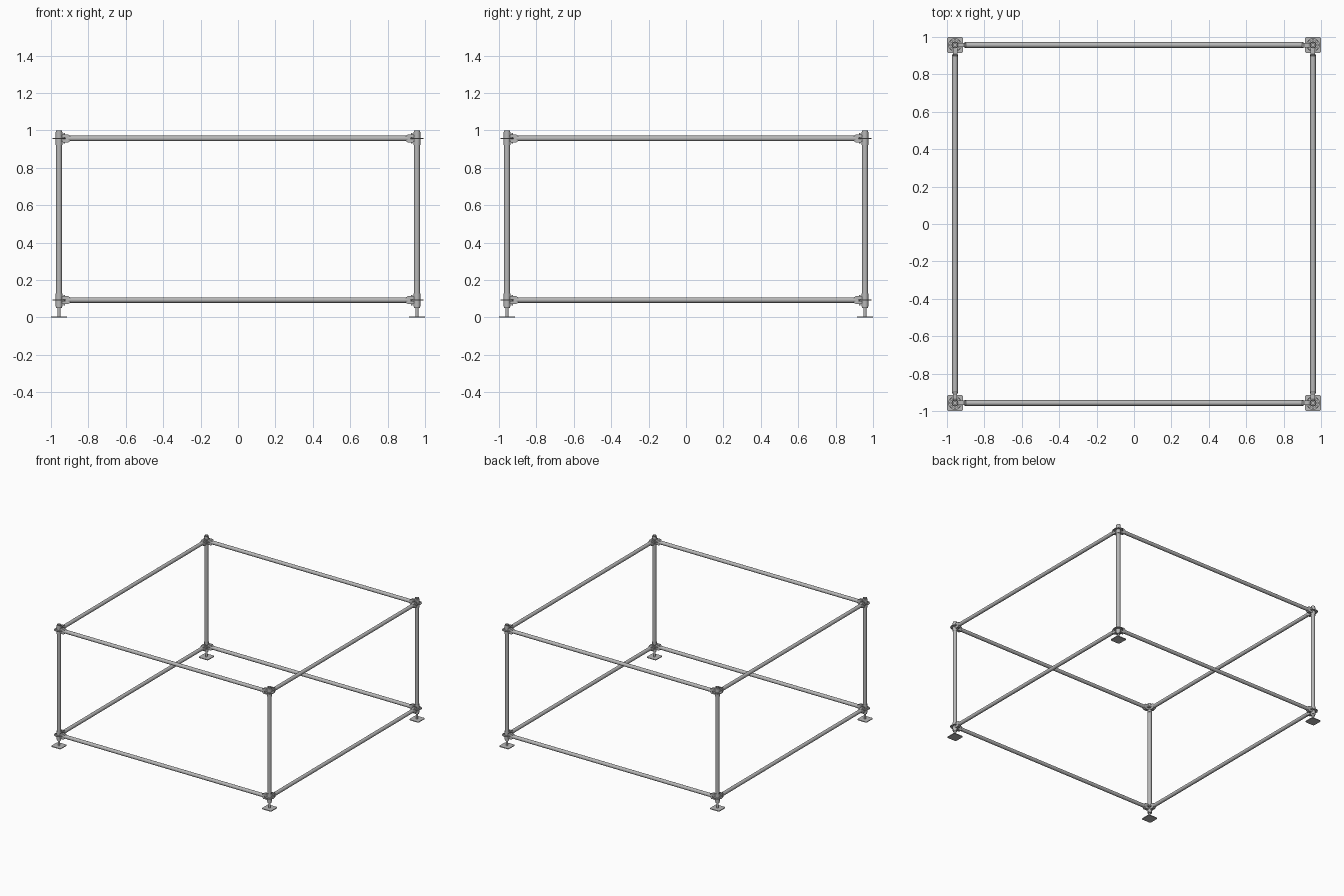
import bpy, bmesh, math
from mathutils import Matrix, Vector

if "Cube" in bpy.data.objects:
    bpy.data.objects.remove(bpy.data.objects["Cube"], do_unlink=True)

P = 0.957                    # post centre offset in x and y
LEVELS = {"lower": 0.093, "upper": 0.957}

steel = bpy.data.materials.new("galvanised steel")
steel.use_nodes = True
colour = (0.48, 0.48, 0.48, 1)
steel.diffuse_color = colour
steel.node_tree.nodes["Principled BSDF"].inputs["Base Color"].default_value = colour


def place_copies(name, mesh, matrix=Matrix(), smooth=True):
    """Place a part at one corner and repeat it by quarter turns around the frame."""
    if not mesh.materials:
        mesh.materials.append(steel)
    if smooth:
        for o in bpy.context.selected_objects:
            o.select_set(False)
    for i, corner in enumerate(("back_left", "back_right", "front_right", "front_left")):
        ob = bpy.data.objects.new(f"{name}_{corner}", mesh)
        bpy.context.collection.objects.link(ob)
        ob.matrix_world = Matrix.Rotation(i * math.pi / 2, 4, "Z") @ matrix
        if smooth and i == 0:
            ob.select_set(True)
            bpy.context.view_layer.objects.active = ob
            bpy.ops.object.shade_smooth_by_angle(angle=math.radians(40))
            ob.select_set(False)


def lathe(name, profile, steps=24):
    """Spin a closed (radius, height) outline around z."""
    bm = bmesh.new()
    vs = [bm.verts.new((r, 0, z)) for r, z in profile]
    es = [bm.edges.new((a, b)) for a, b in zip(vs, vs[1:] + vs[:1])]
    bmesh.ops.spin(bm, geom=vs + es, axis=(0, 0, 1), cent=(0, 0, 0),
                   angle=math.tau, steps=steps)
    bmesh.ops.remove_doubles(bm, verts=bm.verts, dist=1e-5)
    bmesh.ops.recalc_face_normals(bm, faces=bm.faces)
    return to_mesh(bm, name)


def tube(name, outer, inner, z0, z1):
    return lathe(name, [(outer, z0), (outer, z1), (inner, z1), (inner, z0)])


def to_mesh(bm, name):
    me = bpy.data.meshes.new(name)
    bm.to_mesh(me)
    bm.free()
    return me


def box(name, size, bevel=0.0, vertical_only=False):
    bm = bmesh.new()
    bmesh.ops.create_cube(bm, size=1, matrix=Matrix.Diagonal((*size, 1)))
    edges = [e for e in bm.edges if not vertical_only
             or abs(e.verts[0].co.z - e.verts[1].co.z) > 1e-4]
    if bevel:
        bmesh.ops.bevel(bm, geom=edges, offset=bevel, segments=3,
                        affect="EDGES", profile=0.5)
    return to_mesh(bm, name)


def rosette(name):
    """Thin disc pierced by the post and eight wedge holes."""
    cu = bpy.data.curves.new(name, "CURVE")
    cu.dimensions = "2D"
    cu.fill_mode = "BOTH"
    cu.extrude = 0.0025
    holes = [(0.026 * math.cos(k * math.pi / 4), 0.026 * math.sin(k * math.pi / 4), 0.0045, 10)
             for k in range(8)]
    for cx, cy, r, n in [(0, 0, 0.036, 32), (0, 0, 0.015, 24)] + holes:
        s = cu.splines.new("POLY")
        s.points.add(n - 1)
        s.use_cyclic_u = True
        for j, p in enumerate(s.points):
            a = math.tau * j / n
            p.co = (cx + r * math.cos(a), cy + r * math.sin(a), 0, 1)
    tmp = bpy.data.objects.new(name, cu)
    bpy.context.collection.objects.link(tmp)
    me = bpy.data.meshes.new_from_object(tmp.evaluated_get(bpy.context.evaluated_depsgraph_get()))
    bpy.data.objects.remove(tmp)
    return me


def ledger_head(name):
    """Forked clamp pointing along -x: two mirrored jaws joined by a neck."""
    bm = bmesh.new()
    jaw = [(0.017, 0.004), (0.036, 0.004), (0.036, 0), (0.058, 0),
           (0.058, 0.015), (0.049, 0.022), (0.024, 0.022), (0.017, 0.018)]
    for side in (1, -1):
        f = bm.faces.new([bm.verts.new((-x, -0.012, side * z)) for x, z in jaw])
        ext = bmesh.ops.extrude_face_region(bm, geom=[f])
        bmesh.ops.translate(bm, vec=(0, 0.024, 0),
                            verts=[g for g in ext["geom"] if isinstance(g, bmesh.types.BMVert)])
    bmesh.ops.recalc_face_normals(bm, faces=bm.faces)
    return to_mesh(bm, name)


at_corner = Matrix.Translation((P, P, 0))

# Feet: square plate, screw spindle and adjusting nut
place_copies("base_plate", box("base_plate", (0.086, 0.086, 0.006), 0.01, True),
             Matrix.Translation((P, P, 0.003)), smooth=False)
place_copies("jack_spindle", lathe("jack_spindle", [(0, 0.004), (0.008, 0.004), (0.008, 0.09), (0, 0.09)], 16),
             at_corner)

# Upright tubes
place_copies("post", tube("post", 0.016, 0.0125, 0.05, 1.0), at_corner)

# Node parts are shared by both levels
collar = tube("collar", 0.0178, 0.015, -0.034, 0.034)
disc = rosette("rosette")
head = ledger_head("ledger_head")
wedge = box("wedge", (0.010, 0.004, 0.056))
ledger = lathe("ledger", [(0, -P + 0.05), (0.0148, -P + 0.05), (0.0148, P - 0.05), (0, P - 0.05)])

for level, z in LEVELS.items():
    node = Matrix.Translation((P, P, z))
    place_copies(f"{level}_collar", collar, node)
    place_copies(f"{level}_rosette", disc, node, smooth=False)
    # One clamp and wedge for each of the two ledgers meeting at the post
    for side, angle in (("x", 0), ("y", math.pi / 2)):
        turn = node @ Matrix.Rotation(angle, 4, "Z")
        place_copies(f"{level}_{side}_ledger_head", head, turn, smooth=False)
        place_copies(f"{level}_{side}_wedge", wedge,
                     turn @ Matrix.Translation((-0.028, 0, 0)), smooth=False)
    # Horizontal tubes
    place_copies(f"{level}_ledger", ledger,
                 Matrix.Translation((0, P, z)) @ Matrix.Rotation(math.pi / 2, 4, "Y"))
